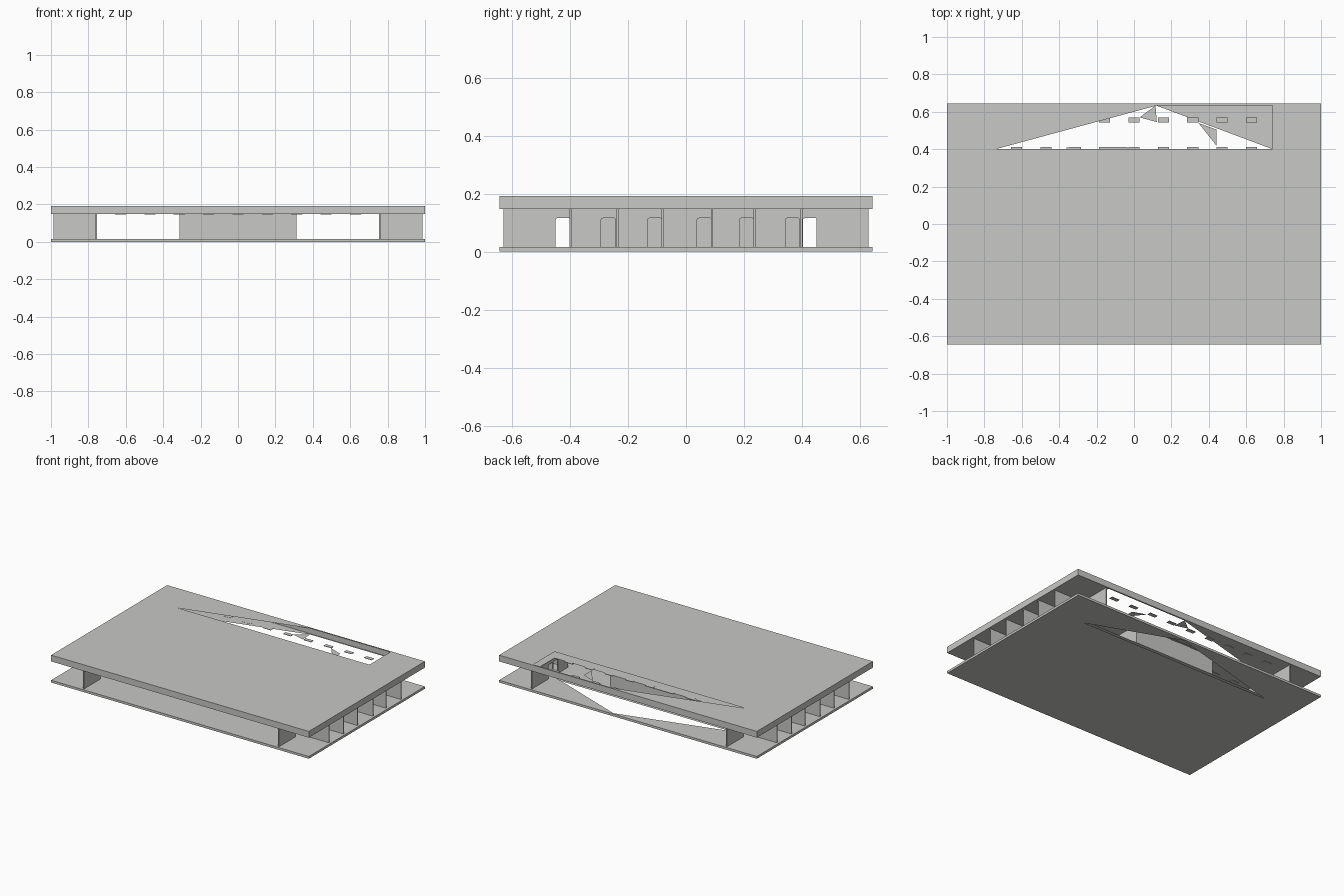
import bpy, bmesh
from mathutils import Vector

if "Cube" in bpy.data.objects:
    bpy.data.objects.remove(bpy.data.objects["Cube"])

mat = bpy.data.materials.new("pale_grey")
mat.diffuse_color = (0.58, 0.58, 0.565, 1)
mat.use_nodes = True
mat.node_tree.nodes["Principled BSDF"].inputs["Base Color"].default_value = mat.diffuse_color
HX, HY = 1.0, 0.643
CEIL, FLOOR = 0.148, 0.016


def finish(bm, name):
    me = bpy.data.meshes.new(name)
    bm.to_mesh(me)
    bm.free()
    me.materials.append(mat)
    ob = bpy.data.objects.new(name, me)
    bpy.context.collection.objects.link(ob)
    return ob


def add_box(bm, x0, x1, y0, y1, z0, z1):
    vs = bmesh.ops.create_cube(bm, size=1)["verts"]
    for v in vs:
        v.co = Vector(((x0 + x1) / 2 + v.co.x * (x1 - x0),
                       (y0 + y1) / 2 + v.co.y * (y1 - y0),
                       (z0 + z1) / 2 + v.co.z * (z1 - z0)))


def slab(name, z0, z1, hole):
    """Thin shell slab whose top and bottom sheets share an opening."""
    bm = bmesh.new()
    outer = [(-HX, -HY), (HX, -HY), (HX, HY), (-HX, HY)]
    rings = []
    for z, up in ((z0, -1), (z1, 1)):
        edges = []
        for k, loop in enumerate((outer, hole)):
            vs = [bm.verts.new((x, y, z)) for x, y in loop]
            edges += [bm.edges.new((vs[i], vs[(i + 1) % len(vs)])) for i in range(len(vs))]
            if k == 0:
                rings.append(vs)
        res = bmesh.ops.triangle_fill(bm, use_beauty=True, use_dissolve=False, edges=edges)
        for f in [g for g in res["geom"] if isinstance(g, bmesh.types.BMFace)]:
            f.normal_update()
            if f.normal.z * up < 0:
                f.normal_flip()
    lo, hi = rings
    for i in range(4):
        j = (i + 1) % 4
        bm.faces.new((lo[i], lo[j], hi[j], hi[i]))
    return finish(bm, name)


# Floor and roof, each with the opening at the back
slab("floor_slab", 0, FLOOR, [(-0.74, 0.4), (0.74, 0.4), (0.12, 0.633)])
slab("roof_slab", CEIL, 0.192, [(-0.74, 0.4), (0.74, 0.4), (0.74, 0.633), (0.12, 0.633)])

# Long inner walls with a doorway for every side room
doors = [(-0.45, -0.402), (-0.293, -0.245), (-0.133, -0.085), (0.038, 0.086),
         (0.184, 0.232), (0.343, 0.391), (0.403, 0.45)]
profile = [(-0.63, FLOOR)]
for a, b in doors:
    profile += [(a, FLOOR), (a, 0.109), (a + 0.002, 0.114), (a + 0.008, 0.116),
                (b - 0.003, 0.116), (b, 0.113), (b, FLOOR)]
profile += [(0.63, FLOOR), (0.63, CEIL), (-0.63, CEIL)]
for side, label in ((-1, "left"), (1, "right")):
    bm = bmesh.new()
    f = bm.faces.new([bm.verts.new((side * 0.757 - 0.004, y, z)) for y, z in profile])
    ext = bmesh.ops.extrude_face_region(bm, geom=[f])
    bmesh.ops.translate(bm, vec=(0.008, 0, 0),
                        verts=[g for g in ext["geom"] if isinstance(g, bmesh.types.BMVert)])
    bmesh.ops.recalc_face_normals(bm, faces=bm.faces[:])
    finish(bm, label + "_door_wall")

    # Partitions between the side rooms
    bm = bmesh.new()
    for y in (-0.398, -0.236, -0.081, 0.09, 0.236, 0.398):
        x0, x1 = sorted((side * 0.757, side * 0.987))
        add_box(bm, x0, x1, y - 0.003, y + 0.003, FLOOR, CEIL)
    finish(bm, label + "_partitions")

# Central core block
bm = bmesh.new()
add_box(bm, -0.313, 0.313, -0.397, 0.397, FLOOR, CEIL)
finish(bm, "central_core")

# Ceiling panels on a regular grid around the core
bm = bmesh.new()
for i in range(-4, 5):
    for j in range(-4, 4):
        x, y = i * 0.157, (j + 0.5) * 0.159
        if abs(x) < 0.36 and abs(y) < 0.38:
            continue
        add_box(bm, x - 0.03, x + 0.03, y - 0.0135, y + 0.0135, CEIL - 0.002, CEIL + 0.001)
finish(bm, "ceiling_panels")

# Remaining ceiling pieces inside the opening
bm = bmesh.new()
for tri in ([(0.03, 0.57), (0.122, 0.545), (0.115, 0.633)],
            [(0.345, 0.54), (0.44, 0.42), (0.44, 0.505)],
            [(-0.36, 0.4), (-0.29, 0.4), (-0.3, 0.41), (-0.36, 0.41)],
            [(-0.13, 0.4), (-0.035, 0.4), (-0.035, 0.411), (-0.13, 0.411)]):
    f = bm.faces.new([bm.verts.new((x, y, CEIL)) for x, y in tri])
    f.normal_update()
    if f.normal.z > 0:
        f.normal_flip()
finish(bm, "ceiling_fragments")
